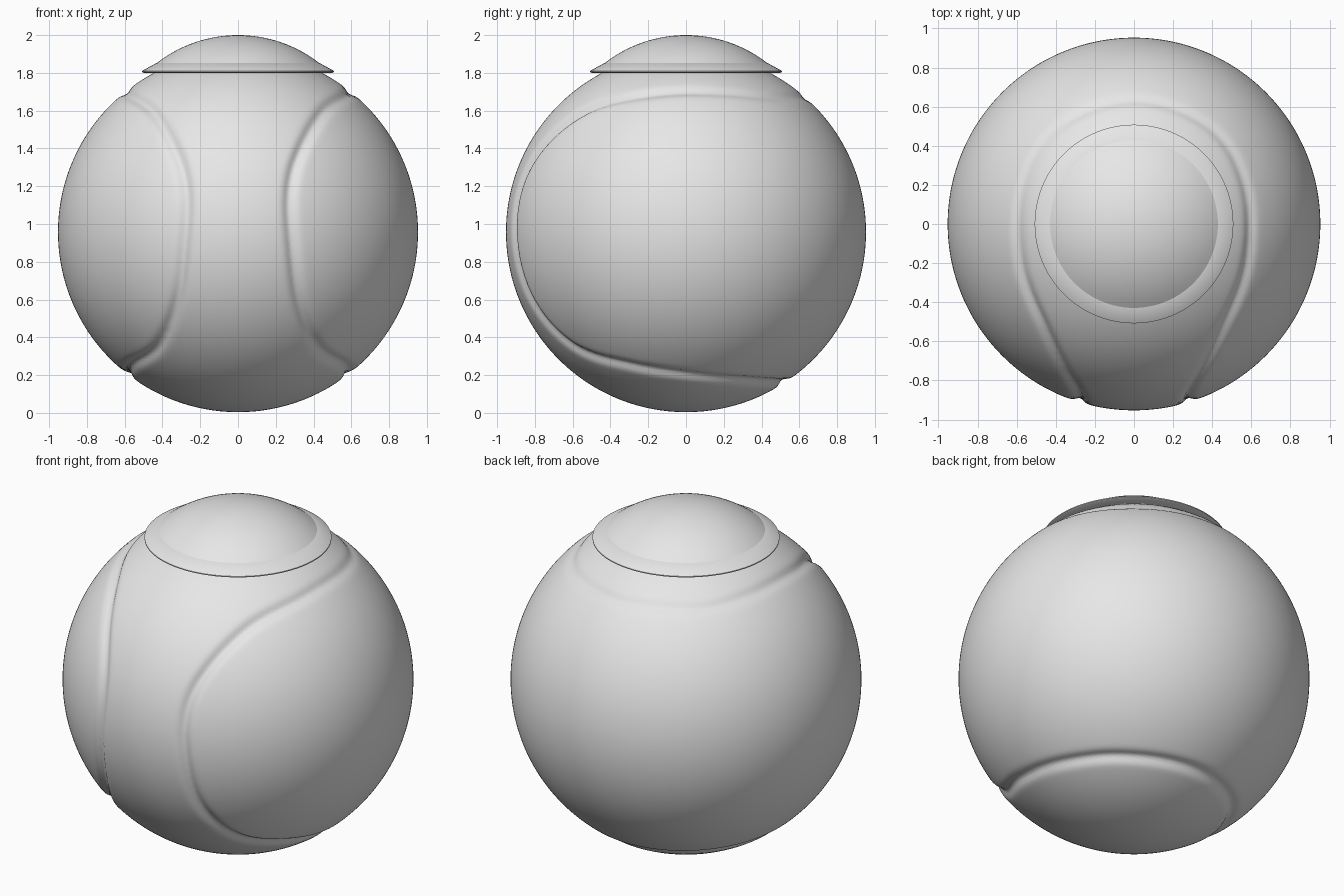
import bpy, bmesh, math
from mathutils import Vector, kdtree

cube = bpy.data.objects.get("Cube")
if cube:
    bpy.data.objects.remove(cube)

grey = bpy.data.materials.new("plain grey")
grey.use_nodes = True
grey.diffuse_color = (0.8, 0.8, 0.8, 1)
grey.node_tree.nodes["Principled BSDF"].inputs["Base Color"].default_value = (0.8, 0.8, 0.8, 1)

RADIUS = 0.953
CENTRE_Z = 0.957


def add_object(name, bm, angle):
    mesh = bpy.data.meshes.new(name)
    bm.normal_update()
    bm.to_mesh(mesh)
    bm.free()
    mesh.materials.append(grey)
    obj = bpy.data.objects.new(name, mesh)
    bpy.context.collection.objects.link(obj)
    bpy.ops.object.select_all(action='DESELECT')
    obj.select_set(True)
    bpy.context.view_layer.objects.active = obj
    bpy.ops.object.shade_smooth_by_angle(angle=math.radians(angle))
    return obj


def spline(points, steps):
    """Smooth path through the points, leaving out both end spans."""
    path = []
    for a, b, c, d in zip(points, points[1:], points[2:], points[3:]):
        for i in range(steps):
            t = i / steps
            p = 2 * b + (c - a) * t + (2 * a - 5 * b + 4 * c - d) * t**2
            p += (3 * b - a - 3 * c + d) * t**3
            path.append(p.normalized())
    return path


# Seam on the left half, from under the back, up the front, to the top back
half = [Vector(p).normalized() for p in (
    (0, 0.52, -0.8), (0.25, 0.46, -0.8), (0.46, 0.28, -0.78), (0.58, 0, -0.755),
    (0.56, -0.3, -0.7), (0.42, -0.6, -0.6), (0.32, -0.82, -0.35), (0.28, -0.91, 0),
    (0.28, -0.88, 0.25), (0.34, -0.77, 0.45), (0.46, -0.54, 0.65),
    (0.58, -0.2, 0.73), (0.57, 0.2, 0.74), (0.4, 0.49, 0.72), (0, 0.63, 0.71))]
flip = Vector((-1, 1, 1))
seam = spline([half[1] * flip] + half + [half[-2] * flip], 30)
tree = kdtree.KDTree(len(seam))
for i, p in enumerate(seam):
    tree.insert(p, i)
tree.balance()

# Ball with the seam pressed in, shallower over the top
bm = bmesh.new()
bmesh.ops.create_icosphere(bm, subdivisions=7, radius=1)
for v in bm.verts:
    n = v.co.normalized()
    near, i, dist = tree.find((abs(n.x), n.y, n.z))
    depth = 0.022 - 0.012 * max(0, min(1, near.y + 0.6)) * (near.z > 0)
    v.co = n * (RADIUS - depth * math.exp(-(dist / 0.032) ** 2))
    v.co.z += CENTRE_Z
add_object("ball", bm, 60)


def lathe(name, profile, angle):
    bm = bmesh.new()
    verts = [bm.verts.new((r, 0, z)) for r, z in profile]
    edges = [bm.edges.new(pair) for pair in zip(verts, verts[1:])]
    bmesh.ops.spin(bm, geom=verts + edges, cent=(0, 0, 0), axis=(0, 0, 1),
                   angle=math.tau, steps=96)
    bmesh.ops.remove_doubles(bm, verts=bm.verts, dist=1e-4)
    bmesh.ops.recalc_face_normals(bm, faces=bm.faces)
    return add_object(name, bm, angle)


# Sloping collar around the cap
lathe("cap_collar", [(0.42, 1.8), (0.5, 1.8), (0.508, 1.804), (0.508, 1.81),
                     (0.5, 1.815), (0.43, 1.853), (0.41, 1.853), (0.42, 1.8)], 30)

# Domed cap
rim, top, bend = 0.43, 2.0, 0.7
sweep = math.asin(rim / bend)
dome = [(bend * math.sin(sweep * i / 16), top - bend + bend * math.cos(sweep * i / 16))
        for i in range(17)]
lathe("domed_cap", dome + [(rim, 1.82)], 30)
